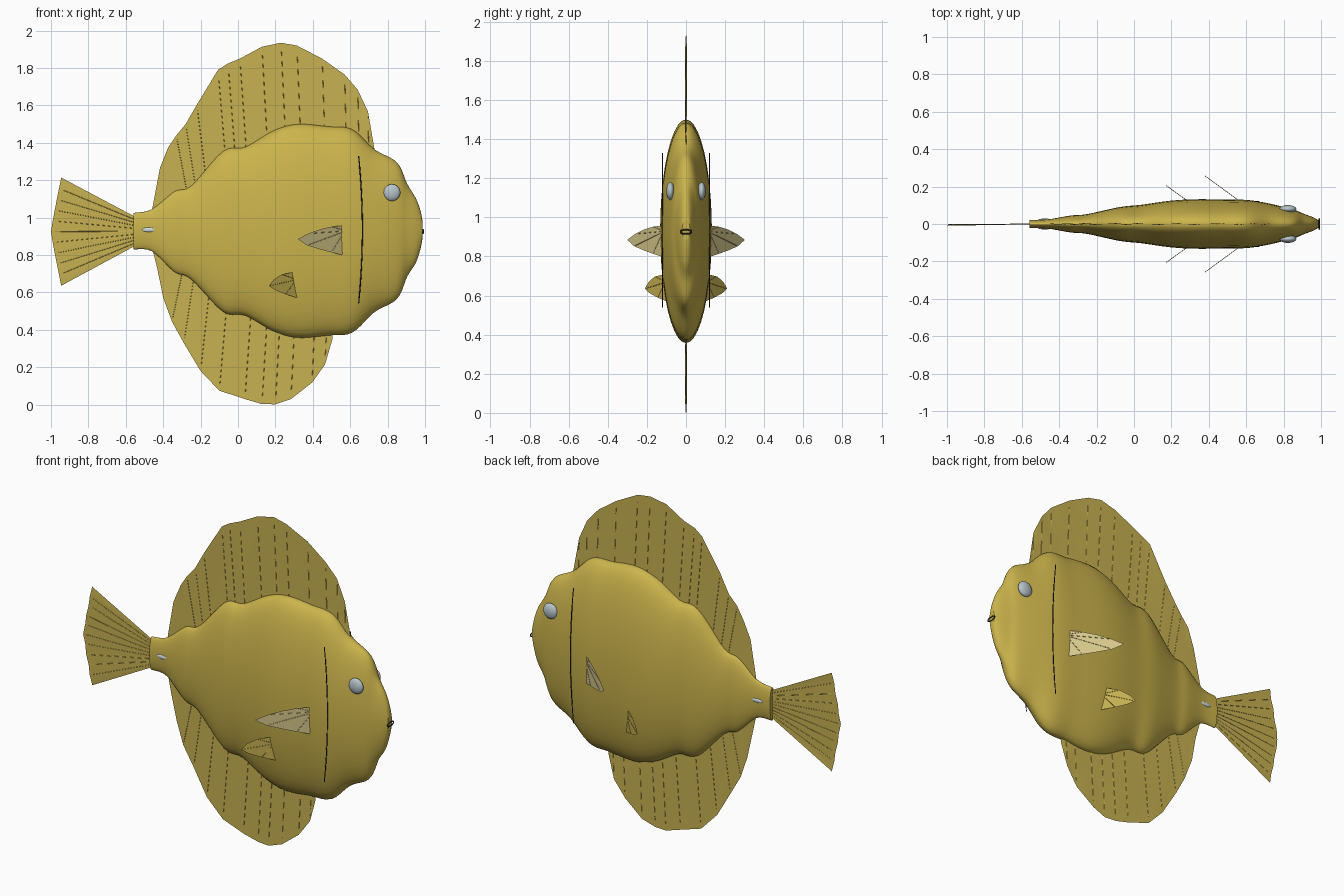
import bpy, bmesh, math
from mathutils import Vector

if "Cube" in bpy.data.objects:
    bpy.data.objects.remove(bpy.data.objects["Cube"])


def material(name, rgb):
    m = bpy.data.materials.new(name)
    m.diffuse_color = (*rgb, 1)
    m.use_nodes = True
    m.node_tree.nodes["Principled BSDF"].inputs["Base Color"].default_value = m.diffuse_color
    return m


GOLD = material("golden skin", (0.60, 0.455, 0.072))
FIN = material("golden fin", (0.58, 0.445, 0.085))
PALE = material("pale fin", (0.68, 0.58, 0.26))
EYE = material("eye grey", (0.48, 0.56, 0.60))
WHITE = material("spine white", (0.60, 0.70, 0.72))
DARK = material("dark line", (0.03, 0.03, 0.025))


def mesh_object(name, verts, faces, mat, smooth=True):
    me = bpy.data.meshes.new(name)
    me.from_pydata([tuple(v) for v in verts], [], faces)
    me.materials.append(mat)
    ob = bpy.data.objects.new(name, me)
    bpy.context.collection.objects.link(ob)
    bm = bmesh.new()
    bm.from_mesh(me)
    bmesh.ops.recalc_face_normals(bm, faces=bm.faces)
    bm.to_mesh(me)
    bm.free()
    if smooth:
        for p in me.polygons:
            p.use_smooth = len(p.vertices) <= 4
    return ob


def tubes(name, paths, radius, mat, cyclic=False):
    cu = bpy.data.curves.new(name, "CURVE")
    cu.dimensions = "3D"
    cu.bevel_depth = radius
    cu.bevel_resolution = 0
    cu.use_fill_caps = True
    for path in paths:
        s = cu.splines.new("POLY")
        s.points.add(len(path) - 1)
        s.use_cyclic_u = cyclic
        for p, co in zip(s.points, path):
            p.co = (*co, 1)
    cu.materials.append(mat)
    ob = bpy.data.objects.new(name, cu)
    bpy.context.collection.objects.link(ob)
    bpy.ops.object.select_all(action="DESELECT")
    ob.select_set(True)
    bpy.context.view_layer.objects.active = ob
    bpy.ops.object.convert(target="MESH")
    return ob


def fin(name, roots, outers, mat, ray_ids, rows=4):
    """Thin membrane between a root line and an outer line, with fine rays."""
    n = len(outers)
    verts = [Vector(r).lerp(Vector(o), k / rows)
             for r, o in zip(roots, outers) for k in range(rows + 1)]
    w = rows + 1
    faces = [(i * w + k, i * w + k + 1, (i + 1) * w + k + 1, (i + 1) * w + k)
             for i in range(n - 1) for k in range(rows)]
    mesh_object(name, verts, faces, mat)
    paths = [(roots[i], Vector(roots[i]).lerp(Vector(outers[i]), 0.95)) for i in ray_ids]
    tubes(name + "_rays", paths, 0.0016, mat)


def catmull(rows, steps):
    out = []
    for i in range(len(rows) - 1):
        p = [rows[max(i - 1, 0)], rows[i], rows[i + 1], rows[min(i + 2, len(rows) - 1)]]
        for s in range(steps):
            t = s / steps
            out.append([0.5 * (2 * b + (c - a) * t + (2 * a - 5 * b + 4 * c - d) * t * t
                               + (3 * b - a - 3 * c + d) * t ** 3) for a, b, c, d in zip(*p)])
    return out + [list(rows[-1])]


# Body: elliptical sections along x (x, top, bottom, half width)
stations = [
    (-0.56, 1.025, 0.83, 0.022), (-0.46, 1.045, 0.82, 0.025), (-0.34, 1.14, 0.71, 0.045),
    (-0.25, 1.17, 0.67, 0.053), (-0.08, 1.355, 0.497, 0.09), (0.04, 1.378, 0.476, 0.103),
    (0.19, 1.465, 0.393, 0.124), (0.32, 1.50, 0.358, 0.132), (0.48, 1.487, 0.37, 0.131),
    (0.61, 1.472, 0.385, 0.128), (0.73, 1.365, 0.495, 0.108), (0.85, 1.295, 0.565, 0.078),
    (0.905, 1.18, 0.685, 0.056), (0.95, 1.105, 0.757, 0.039), (0.975, 1.04, 0.83, 0.027),
    (0.986, 0.985, 0.885, 0.02)]
rings = catmull(stations, 5)
SEG = 40
verts = []
for x, top, bot, hw in rings:
    for j in range(SEG):
        a = math.tau * j / SEG
        verts.append((x, hw * math.sin(a), (top + bot) / 2 + (top - bot) / 2 * math.cos(a)))
faces = [(i * SEG + j, i * SEG + (j + 1) % SEG, (i + 1) * SEG + (j + 1) % SEG, (i + 1) * SEG + j)
         for i in range(len(rings) - 1) for j in range(SEG)]
faces.append(tuple(range(SEG)))
faces.append(tuple((len(rings) - 1) * SEG + j for j in range(SEG)))
mesh_object("body", verts, faces, GOLD)


# Dorsal and anal fins: outlines (x, z) joined to a line inside the body
def keel_fin(name, outline, root_z):
    outers = [(x, 0.003 * (-1) ** i, z) for i, (x, z) in enumerate(outline)]
    roots = [(0.93 * x + 0.06, 0, root_z) for x, z in outline]
    fin(name, roots, outers, FIN, range(3, len(outline) - 1))


keel_fin("dorsal_fin", [
    (-0.46, 1.04), (-0.417, 1.267), (-0.374, 1.374), (-0.33, 1.44), (-0.28, 1.50),
    (-0.22, 1.604), (-0.107, 1.79), (-0.053, 1.825), (0.01, 1.85), (0.128, 1.914),
    (0.23, 1.935), (0.315, 1.92), (0.45, 1.85), (0.57, 1.765), (0.64, 1.684),
    (0.695, 1.567), (0.73, 1.364)], 1.0)
keel_fin("anal_fin", [
    (-0.455, 0.82), (-0.43, 0.72), (-0.40, 0.572), (-0.353, 0.444), (-0.29, 0.33),
    (-0.20, 0.18), (-0.10, 0.075), (0.037, 0.03), (0.128, 0.003), (0.20, 0.002),
    (0.283, 0.03), (0.396, 0.118), (0.465, 0.214), (0.505, 0.35)], 0.85)

# Tail fin: a fan
ts = [i / 5 - 1 for i in range(11)]
fin("tail_fin", [(-0.545, 0, 0.927 + 0.075 * t) for t in ts],
    [(-1 + 0.055 * abs(t) ** 1.1, -0.004 + 0.003 * (-1) ** i, 0.925 + 0.289 * t)
     for i, t in enumerate(ts)], FIN, range(1, 10))

# Paired fins, eyes, gill lines and tail spines
pectoral = [(0.565, 0.958), (0.50, 0.952), (0.44, 0.938), (0.375, 0.915), (0.32, 0.885),
            (0.37, 0.852), (0.44, 0.83), (0.50, 0.814), (0.557, 0.80)]
pelvic = [(0.295, 0.708), (0.235, 0.697), (0.19, 0.668), (0.166, 0.635), (0.20, 0.612),
          (0.255, 0.59), (0.32, 0.57)]


def side_fin(name, outline, root, y0, slope, s, mat):
    def place(x, z):
        return (x, s * (y0 + (root[0] - x) * slope), z)
    n = len(outline)
    roots = [place(root[0], root[1] - 0.02 * i / n) for i in range(n)]
    fin(name, roots, [place(*p) for p in outline], mat, range(1, n - 1, 2))


def ellipsoid(name, loc, scale, mat):
    bm = bmesh.new()
    bmesh.ops.create_uvsphere(bm, u_segments=24, v_segments=14, radius=1)
    me = bpy.data.meshes.new(name)
    for v in bm.verts:
        v.co = Vector((v.co.x * scale[0], v.co.y * scale[1], v.co.z * scale[2])) + Vector(loc)
    for f in bm.faces:
        f.smooth = True
    bm.to_mesh(me)
    bm.free()
    me.materials.append(mat)
    bpy.context.collection.objects.link(bpy.data.objects.new(name, me))


for s, side in ((-1, "near"), (1, "far")):
    side_fin("pectoral_fin_" + side, pectoral, (0.565, 0.935), 0.122, 0.73, s, PALE)
    side_fin("pelvic_fin_" + side, pelvic, (0.305, 0.675), 0.11, 0.72, s, FIN)
    ellipsoid("eye_" + side, (0.823, s * 0.08, 1.134), (0.045, 0.021, 0.045), EYE)
    ellipsoid("tail_spine_" + side, (-0.475, s * 0.022, 0.935), (0.038, 0.007, 0.012), WHITE)
    gill = [(0.665 - 0.02 * ((k - 8) / 8) ** 2, s * 0.121, 0.935 + 0.395 * (k - 8) / 8)
            for k in range(17)]
    tubes("gill_line_" + side, [gill], 0.003, DARK)

# Mouth: a thin oval ring on the snout
mouth = [(0.99, 0.028 * math.cos(math.tau * k / 20), 0.926 + 0.011 * math.sin(math.tau * k / 20))
         for k in range(20)]
tubes("mouth", [mouth], 0.004, DARK, cyclic=True)
